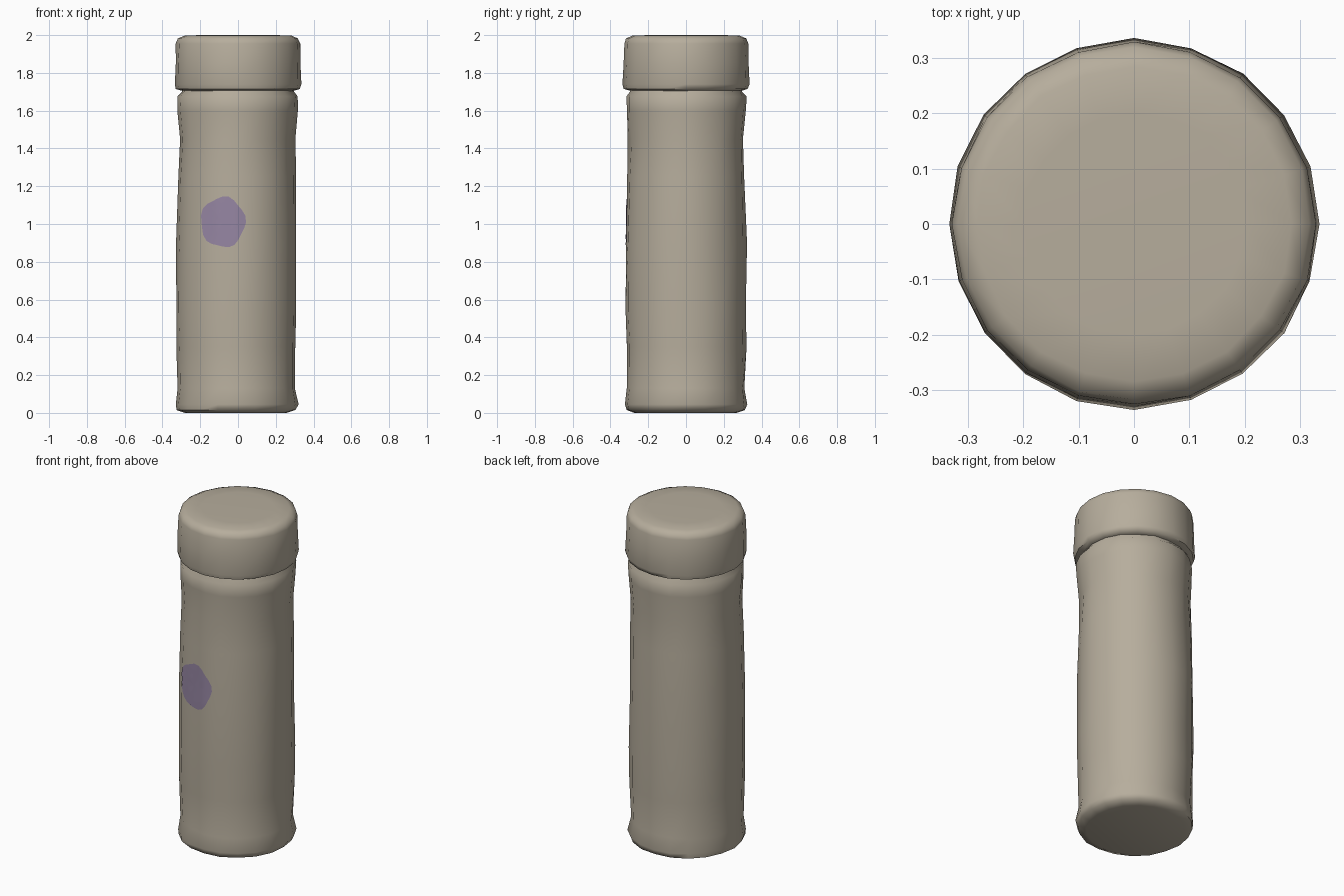
import bpy
import bmesh
import math
import random
from mathutils import Vector
from mathutils.bvhtree import BVHTree

if "Cube" in bpy.data.objects:
    bpy.data.objects.remove(bpy.data.objects["Cube"], do_unlink=True)

random.seed(4)
SIDES = 20


def material(name, rgb):
    m = bpy.data.materials.new(name)
    m.use_nodes = True
    m.diffuse_color = (*rgb, 1)
    bsdf = m.node_tree.nodes["Principled BSDF"]
    bsdf.inputs["Base Color"].default_value = (*rgb, 1)
    bsdf.inputs["Roughness"].default_value = 0.8
    return m


def finish(bm, name, mat, angle=55):
    mesh = bpy.data.meshes.new(name)
    bmesh.ops.recalc_face_normals(bm, faces=bm.faces)
    bm.to_mesh(mesh)
    obj = bpy.data.objects.new(name, mesh)
    bpy.context.collection.objects.link(obj)
    mesh.materials.append(mat)
    bpy.ops.object.select_all(action="DESELECT")
    obj.select_set(True)
    bpy.context.view_layer.objects.active = obj
    bpy.ops.object.shade_smooth_by_angle(angle=math.radians(angle))
    return obj


def lathe(profile, dent):
    """Closed turned shape from (radius, height, x shift) rings, gently dented."""
    bm = bmesh.new()
    rings = []
    for r, z, shift in profile:
        ring = []
        for i in range(SIDES):
            a = math.tau * i / SIDES
            rr = r + random.uniform(-dent, dent)
            ring.append(bm.verts.new((rr * math.cos(a) + shift, rr * math.sin(a), z)))
        rings.append(ring)
    for low, high in zip(rings, rings[1:]):
        for i in range(SIDES):
            j = (i + 1) % SIDES
            bm.faces.new((low[i], low[j], high[j], high[i]))
    bm.faces.new(rings[0][::-1])
    bm.faces.new(rings[-1])
    return bm


clay = material("warm grey clay", (0.47, 0.42, 0.335))
violet = material("dusty violet", (0.30, 0.235, 0.36))

# Body, slightly waisted with a flared foot and a narrow neck under the lid
body_bm = lathe([(0.27, 0.0, -0.01), (0.315, 0.015, -0.01), (0.326, 0.045, -0.005),
                 (0.312, 0.13, -0.01), (0.317, 0.35, -0.01), (0.32, 0.55, -0.01),
                 (0.32, 0.9, -0.01), (0.311, 0.99 + 0.26, -0.006), (0.305, 1.45, -0.005),
                 (0.316, 1.6, -0.002), (0.319, 1.675, 0), (0.298, 1.7, 0),
                 (0.298, 1.73, 0)], 0.004)
tree = BVHTree.FromBMesh(body_bm)
finish(body_bm, "body", clay)

# Lid, an overhanging cap with a rounded rim and a flat top
lid_bm = lathe([(0.295, 1.705, 0), (0.328, 1.715, 0), (0.335, 1.74, 0),
                (0.331, 1.85, 0), (0.328, 1.955, 0), (0.318, 1.982, 0),
                (0.285, 1.997, 0), (0.20, 2.0, 0)], 0.002)
for v in lid_bm.verts:
    v.co.z = min(v.co.z, 2.0)
finish(lid_bm, "lid", clay)

# Painted spot, a thin irregular plate that follows the front of the body
spot_bm = bmesh.new()
POINTS, RINGS = 24, 6


def on_body(x, z):
    hit = tree.ray_cast(Vector((x, -1, z)), Vector((0, 1, 0)))[0]
    return spot_bm.verts.new((x, hit.y - 0.004, z))


centre = on_body(-0.08, 1.01)
inner = None
outline = [1 + 0.05 * math.sin(5 * i * math.tau / POINTS + 1) for i in range(POINTS)]
for k in range(1, RINGS + 1):
    t = k / RINGS
    ring = []
    for i in range(POINTS):
        a = math.tau * i / POINTS
        ring.append(on_body(-0.08 + 0.118 * t * outline[i] * math.cos(a),
                            1.01 + 0.133 * t * outline[i] * math.sin(a)))
    for i in range(POINTS):
        j = (i + 1) % POINTS
        if inner:
            spot_bm.faces.new((inner[i], inner[j], ring[j], ring[i]))
        else:
            spot_bm.faces.new((centre, ring[j], ring[i]))
    inner = ring
spot = finish(spot_bm, "front_spot", violet)
if spot.data.polygons[0].normal.y > 0:
    spot.data.flip_normals()
